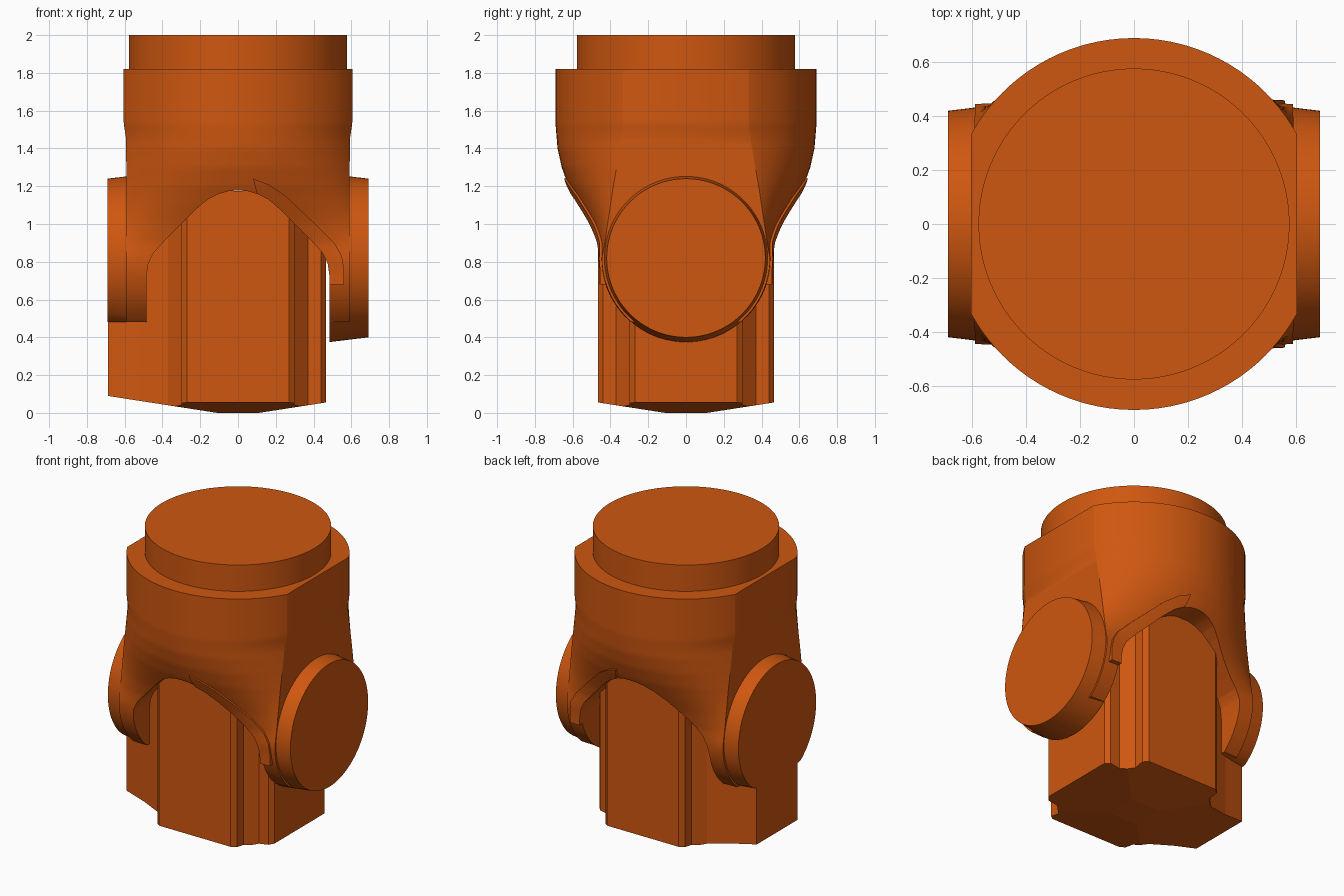
import bpy, bmesh, math
from mathutils import Vector

if "Cube" in bpy.data.objects:
    bpy.data.objects.remove(bpy.data.objects["Cube"], do_unlink=True)

# One orange material for every part
ORANGE = (0.62, 0.095, 0.005, 1)
orange = bpy.data.materials.new("orange")
orange.use_nodes = True
orange.diffuse_color = ORANGE
orange.node_tree.nodes["Principled BSDF"].inputs["Base Color"].default_value = ORANGE

PIVOT_Z, PIVOT_R, SKIRT_Z = 0.82, 0.445, 0.48


def make_object(name, bm):
    bmesh.ops.recalc_face_normals(bm, faces=bm.faces)
    mesh = bpy.data.meshes.new(name)
    bm.to_mesh(mesh)
    bm.free()
    mesh.materials.append(orange)
    obj = bpy.data.objects.new(name, mesh)
    bpy.context.collection.objects.link(obj)
    return obj


def activate(obj):
    bpy.ops.object.select_all(action="DESELECT")
    obj.select_set(True)
    bpy.context.view_layer.objects.active = obj


def smooth(obj, degrees=30):
    activate(obj)
    bpy.ops.object.shade_smooth_by_angle(angle=math.radians(degrees))


def loft(name, rings):
    """Skin closed rings of points and cap both ends."""
    bm = bmesh.new()
    rows = [[bm.verts.new(p) for p in ring] for ring in rings]
    n = len(rows[0])
    for low, high in zip(rows, rows[1:]):
        for i in range(n):
            j = (i + 1) % n
            bm.faces.new((low[i], low[j], high[j], high[i]))
    bm.faces.new(rows[0])
    bm.faces.new(rows[-1])
    return make_object(name, bm)


def prism_y(name, outline, y0, y1):
    return loft(name, [[(x, y, z) for x, z in outline] for y in (y0, y1)])


def boolean(obj, cutter, operation):
    cutter.hide_render = True
    mod = obj.modifiers.new("cut", "BOOLEAN")
    mod.operation, mod.object, mod.solver = operation, cutter, "EXACT"
    activate(obj)
    bpy.ops.object.modifier_apply(modifier=mod.name)
    bpy.data.objects.remove(cutter, do_unlink=True)


def sample(keys, z):
    for (z0, v0), (z1, v1) in zip(keys, keys[1:]):
        if z <= z1:
            return v0 + (v1 - v0) * max(0, z - z0) / (z1 - z0)
    return keys[-1][1]


# Body: round at the top, flattened at the sides, narrowing to the pivot
MIDDLE = [(0.82, 0.455), (0.9, 0.475), (1.0, 0.52), (1.1, 0.573), (1.2, 0.622),
          (1.3, 0.658), (1.4, 0.68), (1.52, 0.69), (1.82, 0.69)]
CORNER = [(0.82, 0.445), (0.9, 0.43), (1.2, 0.385), (1.37, 0.355), (1.5, 0.332), (1.82, 0.332)]
WIDTH = [(0.82, 0.59), (1.45, 0.592), (1.53, 0.605), (1.82, 0.605)]
RADIUS, FLAT, STEPS = 0.69, 0.605, 40


def body_ring(z, grow, floor):
    if z < PIVOT_Z:
        corner = max(floor, math.sqrt(PIVOT_R ** 2 - (z - PIVOT_Z) ** 2))
        middle = corner + 0.01
    else:
        corner, middle = sample(CORNER, z), sample(MIDDLE, z)
    half = sample(WIDTH, z)
    front = []
    for i in range(STEPS + 1):
        u = math.sin(math.pi / 2 * (2 * i / STEPS - 1))
        drop = RADIUS - math.sqrt(RADIUS ** 2 - (u * FLAT) ** 2)
        drop /= RADIUS - math.sqrt(RADIUS ** 2 - FLAT ** 2)
        front.append((u * half, -(middle - (middle - corner) * drop) - grow, z))
    return front + [(x, -y, h) for x, y, h in reversed(front)]


def body_shell(name, grow=0, floor=0):
    levels = [SKIRT_Z + (PIVOT_Z - SKIRT_Z) * i / 10 for i in range(10)]
    levels += [PIVOT_Z + i / 50 for i in range(51)]
    return loft(name, [body_ring(z, grow, floor) for z in levels])


# Arched opening through the body, front to back
ARCH = [(0.485, 0.72), (0.475, 0.79), (0.445, 0.85), (0.38, 0.92), (0.22, 1.08),
        (0.16, 1.13), (0.1, 1.16), (0.05, 1.174), (0, 1.178)]
arch = [(0.485, 0.3)] + ARCH + [(-x, z) for x, z in reversed(ARCH[:-1])] + [(-0.485, 0.3)]
body = body_shell("body")
boolean(body, prism_y("arch_cutter", arch, -1, 1), "DIFFERENCE")
smooth(body)

# Raised rim along the left half of each arch
RIM = [(0.08, 1.24), (0.16, 1.21), (0.25, 1.15), (0.42, 0.99), (0.51, 0.9),
       (0.55, 0.83), (0.56, 0.77), (0.56, 0.68)]
rim = RIM + [(0.485, 0.68)] + ARCH[:-2]
for name, y0, y1 in (("front_rim", -1, -0.4), ("back_rim", 0.4, 1)):
    strip = body_shell(name, 0.013, 0.44)
    boolean(strip, prism_y("rim_cutter", rim, y0, y1), "INTERSECT")
    smooth(strip)


# Pivot hubs, slightly tapered outwards
def hub(name, side, bottom):
    rings = []
    for x, r in ((0.485, PIVOT_R), (0.69, 0.42)):
        angles = [math.tau * i / 96 for i in range(96)]
        rings.append([(side * x, r * math.cos(a), max(bottom, PIVOT_Z + r * math.sin(a)))
                      for a in angles])
    smooth(loft(name, rings))


hub("left_hub", 1, 0)
hub("right_hub", -1, SKIRT_Z)

# Neck plug
circle = [(math.cos(math.tau * i / 96), math.sin(math.tau * i / 96)) for i in range(96)]
smooth(loft("neck", [[(0.577 * x, 0.577 * y, z) for x, y in circle] for z in (1.8, 2)]))

# Column: notched corners, with a tongue reaching out on the right
NOTCH = [(0.465, 0.27), (0.44, 0.3), (0.37, 0.3), (0.3, 0.37), (0.3, 0.44), (0.27, 0.465)]
TONGUE = [(-0.37, 0.3), (-0.53, 0.25), (-0.689, 0.22)]
half = NOTCH + [(-x, y) for x, y in NOTCH[:2:-1]] + TONGUE
outline = half + [(x, -y) for x, y in reversed(half)]
column = loft("column", [[(x, y, z) for x, y in outline] for z in (0, 1.175)])

# Shallow pyramid underside
bm = bmesh.new()
bm.from_mesh(column.data)
for sx, sy in ((1, 0), (-1, 0), (0, 1), (0, -1)):
    cut = bmesh.ops.bisect_plane(
        bm, geom=bm.verts[:] + bm.edges[:] + bm.faces[:], dist=0.0001,
        plane_co=Vector((sx, sy, 0)) * 0.11,
        plane_no=Vector((sx * 0.155, sy * 0.155, -1)), clear_outer=True)
    bmesh.ops.holes_fill(bm, edges=[e for e in bm.edges if e.is_boundary], sides=0)
bmesh.ops.recalc_face_normals(bm, faces=bm.faces)
bm.to_mesh(column.data)
bm.free()
